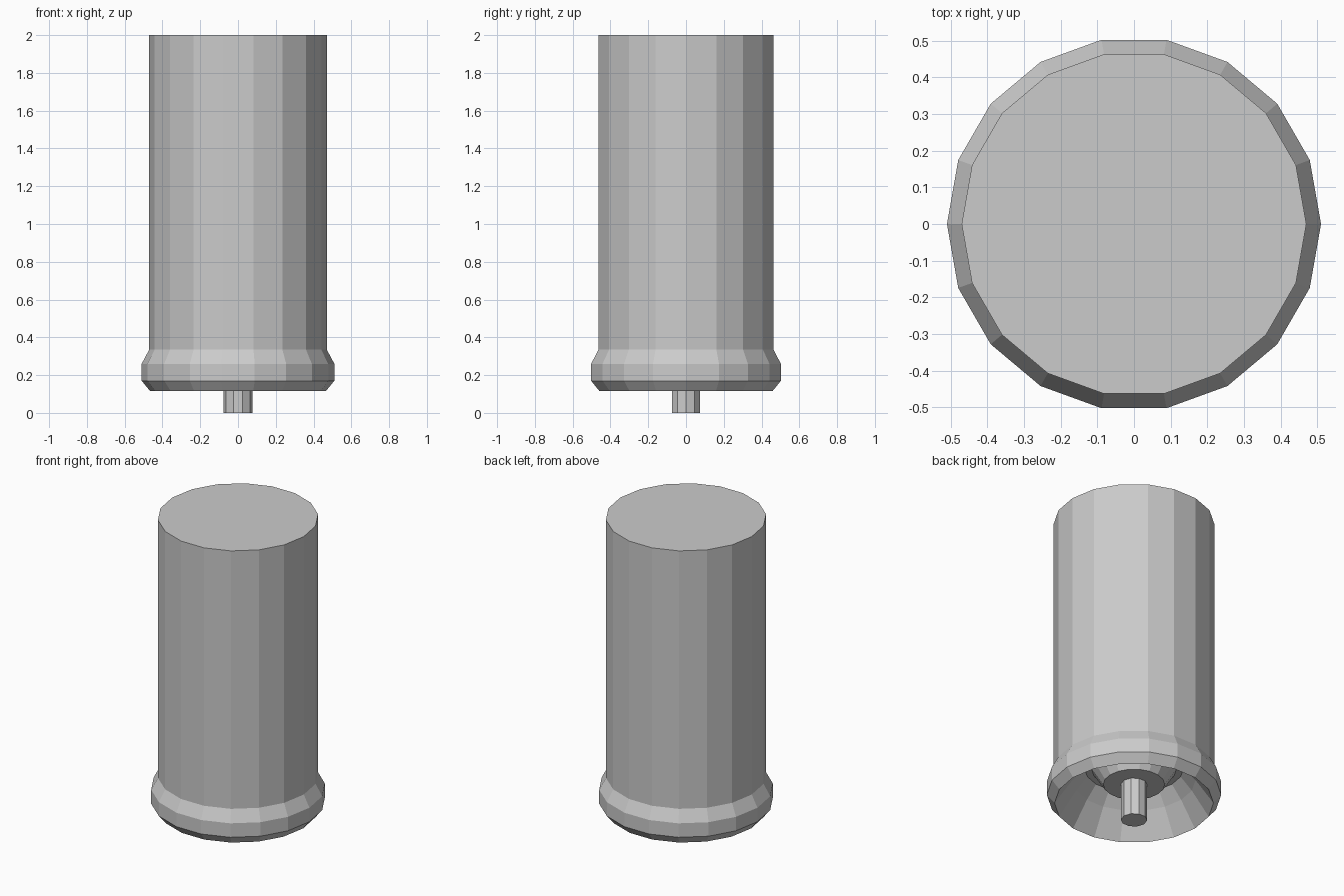
import bpy, bmesh
from math import cos, sin, tau

if "Cube" in bpy.data.objects:
    bpy.data.objects.remove(bpy.data.objects["Cube"])


def lathe(name, profile, sides):
    """Revolve (radius, z) points about z and cap both ends with flat polygons."""
    bm = bmesh.new()
    rings = [[bm.verts.new((r * cos(tau * i / sides), r * sin(tau * i / sides), z))
              for i in range(sides)] for r, z in profile]
    for a, b in zip(rings, rings[1:]):
        for i in range(sides):
            j = (i + 1) % sides
            bm.faces.new((a[i], a[j], b[j], b[i]))
    bm.faces.new(rings[0])
    bm.faces.new(rings[-1])
    bmesh.ops.recalc_face_normals(bm, faces=bm.faces)
    mesh = bpy.data.meshes.new(name)
    bm.to_mesh(mesh)
    bm.free()
    obj = bpy.data.objects.new(name, mesh)
    bpy.context.collection.objects.link(obj)
    return obj


# Cylinder body, flared collar, then the hollow underside with its central boss
lathe("body", [
    (0.47, 2.0), (0.47, 0.335),                # straight wall
    (0.51, 0.26), (0.51, 0.17), (0.465, 0.115),  # collar
    (0.36, 0.27), (0.29, 0.35),                # recess under the rim
    (0.25, 0.35), (0.18, 0.24),                # boss around the pin
], 18)

# Short pin below the boss
lathe("pin", [(0.077, 0.26), (0.077, 0.0)], 10)
